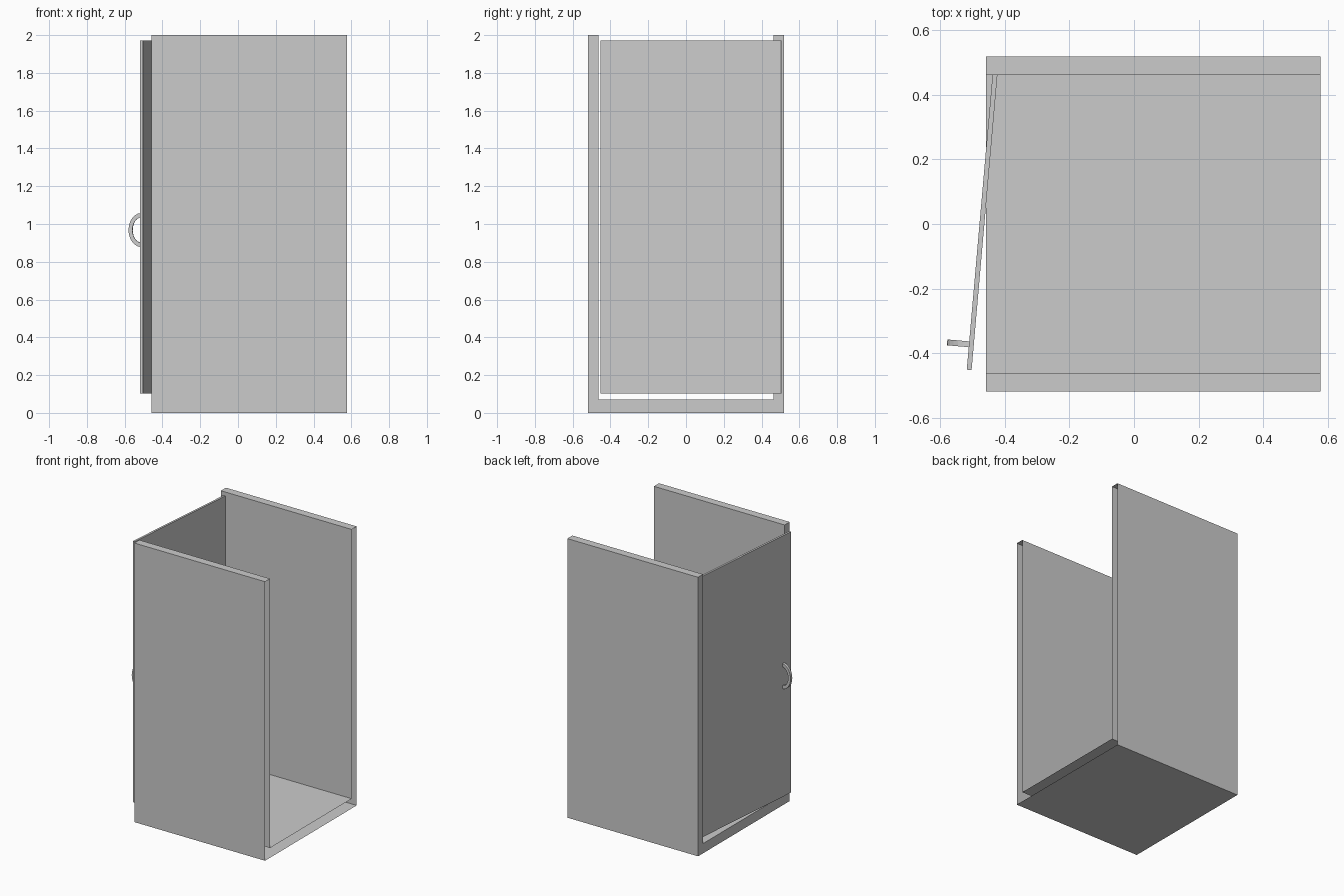
import bpy, bmesh, math
from mathutils import Matrix

if "Cube" in bpy.data.objects:
    bpy.data.objects.remove(bpy.data.objects["Cube"])

X0, X1 = -0.459, 0.578      # depth of the stall
OUT, INN = 0.519, 0.462     # outer and inner wall faces
BASE = 0.07


def finish(name, bm, matrix=None):
    bmesh.ops.recalc_face_normals(bm, faces=bm.faces[:])
    if matrix:
        bm.transform(matrix)
    me = bpy.data.meshes.new(name)
    bm.to_mesh(me)
    bm.free()
    ob = bpy.data.objects.new(name, me)
    bpy.context.collection.objects.link(ob)
    return ob


# U-shaped walls and floor: capped at the door side, open hollow end at +x
bm = bmesh.new()
profile = [(-OUT, 0), (OUT, 0), (OUT, 2), (INN, 2),
           (INN, BASE), (-INN, BASE), (-INN, 2), (-OUT, 2)]
near = [bm.verts.new((X0, y, z)) for y, z in profile]
far = [bm.verts.new((X1, y, z)) for y, z in profile]
n = len(profile)
# cap split into left wall, floor and right wall
for ids in ((0, 5, 6, 7), (0, 1, 4, 5), (1, 2, 3, 4)):
    bm.faces.new([near[i] for i in ids])
for i in range(n):
    j = (i + 1) % n
    bm.faces.new((near[i], near[j], far[j], far[i]))
finish("stall_walls_and_floor", bm)

# Door frame of reference: hinge on the back wall, slightly ajar
hinge = Matrix.Translation((-0.4345, 0.505, 0)) @ Matrix.Rotation(math.radians(-5), 4, 'Z')

# Door panel
bm = bmesh.new()
bmesh.ops.create_cube(bm, size=1)
bm.transform(Matrix.Translation((0.0075, -0.48, 1.0375)) @
             Matrix.Diagonal((0.015, 0.96, 1.87, 1)))
finish("door", bm, hinge)

# Curved door handle: half-ellipse bar of rectangular section
bm = bmesh.new()
rings = []
SEG = 12
for k in range(SEG + 1):
    a = -math.pi / 2 + math.pi * k / SEG
    ring = []
    for rx, rz, dy in ((0.068, 0.09, -0.009), (0.068, 0.09, 0.009),
                       (0.047, 0.067, 0.009), (0.047, 0.067, -0.009)):
        ring.append(bm.verts.new((-rx * math.cos(a), -0.881 + dy,
                                  0.968 + rz * math.sin(a))))
    rings.append(ring)
for r, s in zip(rings, rings[1:]):
    for i in range(4):
        j = (i + 1) % 4
        bm.faces.new((r[i], r[j], s[j], s[i]))
bm.faces.new(rings[0])
bm.faces.new(rings[-1])
finish("door_handle", bm, hinge)
